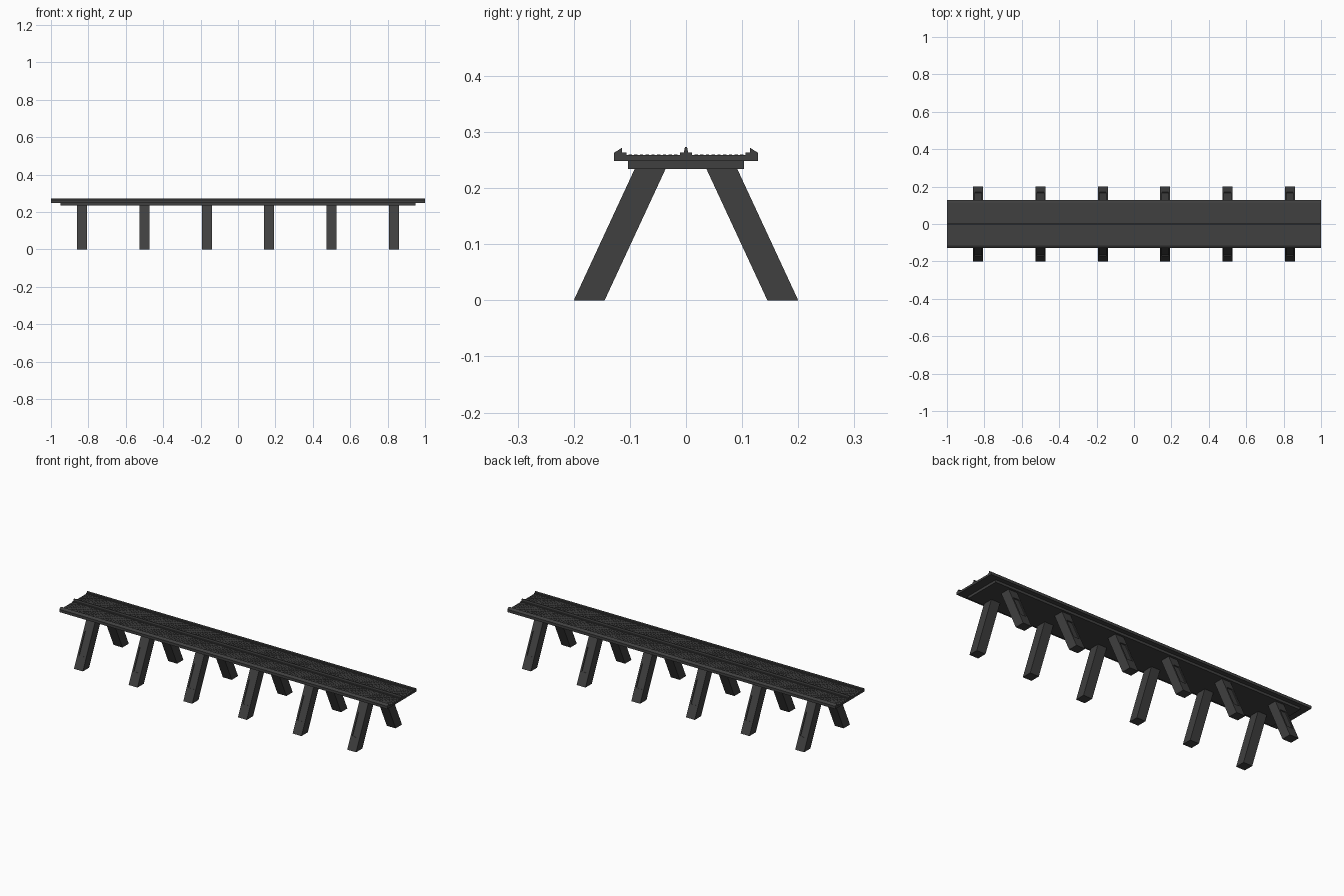
import bpy, bmesh
from mathutils import Vector

if "Cube" in bpy.data.objects:
    bpy.data.objects.remove(bpy.data.objects["Cube"])

mat = bpy.data.materials.new("dark_grey")
mat.diffuse_color = (0.05, 0.05, 0.05, 1)
mat.use_nodes = True
mat.node_tree.nodes["Principled BSDF"].inputs["Base Color"].default_value = mat.diffuse_color


def make(name, bm):
    bmesh.ops.recalc_face_normals(bm, faces=bm.faces)
    me = bpy.data.meshes.new(name)
    bm.to_mesh(me)
    bm.free()
    ob = bpy.data.objects.new(name, me)
    bpy.context.collection.objects.link(ob)
    me.materials.append(mat)
    return ob


def extrude_profile(pts, half_x):
    """Closed (y, z) profile swept along x."""
    bm = bmesh.new()
    face = bm.faces.new([bm.verts.new((-half_x, y, z)) for y, z in pts])
    res = bmesh.ops.extrude_face_region(bm, geom=[face], use_keep_orig=True)
    moved = [v for v in res["geom"] if isinstance(v, bmesh.types.BMVert)]
    bmesh.ops.translate(bm, verts=moved, vec=(2 * half_x, 0, 0))
    return bm


def mirror_y(ob):
    m = ob.modifiers.new("mirror", "MIRROR")
    m.use_axis = (False, True, False)


def array(ob, name, count, offset):
    a = ob.modifiers.new(name, "ARRAY")
    a.count = count
    a.use_relative_offset = False
    a.use_constant_offset = True
    a.constant_offset_displace = offset


# Under-deck beam
make("support_beam", extrude_profile(
    [(-.103, .234), (.103, .234), (.103, .249), (-.103, .249)], .95))

# Deck with raised edge lips and central guide ridge, one half mirrored
half = [(.128, .248), (.128, .263), (.114, .272), (.114, .263),
        (.106, .263), (.106, .259), (.011, .259), (.011, .263),
        (.004, .263), (.002, .273)]
make("deck", extrude_profile(half + [(-y, z) for y, z in reversed(half)], 1))

# Fine tread studs on both walking lanes
bm = bmesh.new()
bmesh.ops.create_cube(bm, size=1)
bmesh.ops.scale(bm, vec=(.007, .006, .002), verts=bm.verts)
bmesh.ops.translate(bm, vec=(-.993, .018, .259), verts=bm.verts)
studs = make("tread_studs", bm)
array(studs, "rows", 9, (0, .0102, 0))
array(studs, "columns", 140, (1.986 / 139, 0, 0))
mirror_y(studs)

# Splayed legs with a recessed panel on the outer face
bm = extrude_profile([(-.2, 0), (-.145, 0), (-.036, .235), (-.091, .235)], .027)
bmesh.ops.recalc_face_normals(bm, faces=bm.faces)
outer = min(bm.faces, key=lambda f: f.normal.y)
normal = outer.normal.copy()
bmesh.ops.inset_individual(bm, faces=[outer], thickness=.008)
for v in outer.verts:
    z = .065 if v.co.z < .117 else .18
    v.co = Vector((.018 if v.co.x > 0 else -.018, -.2 + .109 * z / .235, z))
res = bmesh.ops.extrude_discrete_faces(bm, faces=[outer])
panel = res["faces"][0]
bmesh.ops.translate(bm, verts=panel.verts, vec=normal * -.005)
bmesh.ops.translate(bm, verts=bm.verts, vec=(-.833, 0, 0))
legs = make("legs", bm)
array(legs, "along_deck", 6, (.3332, 0, 0))
mirror_y(legs)
